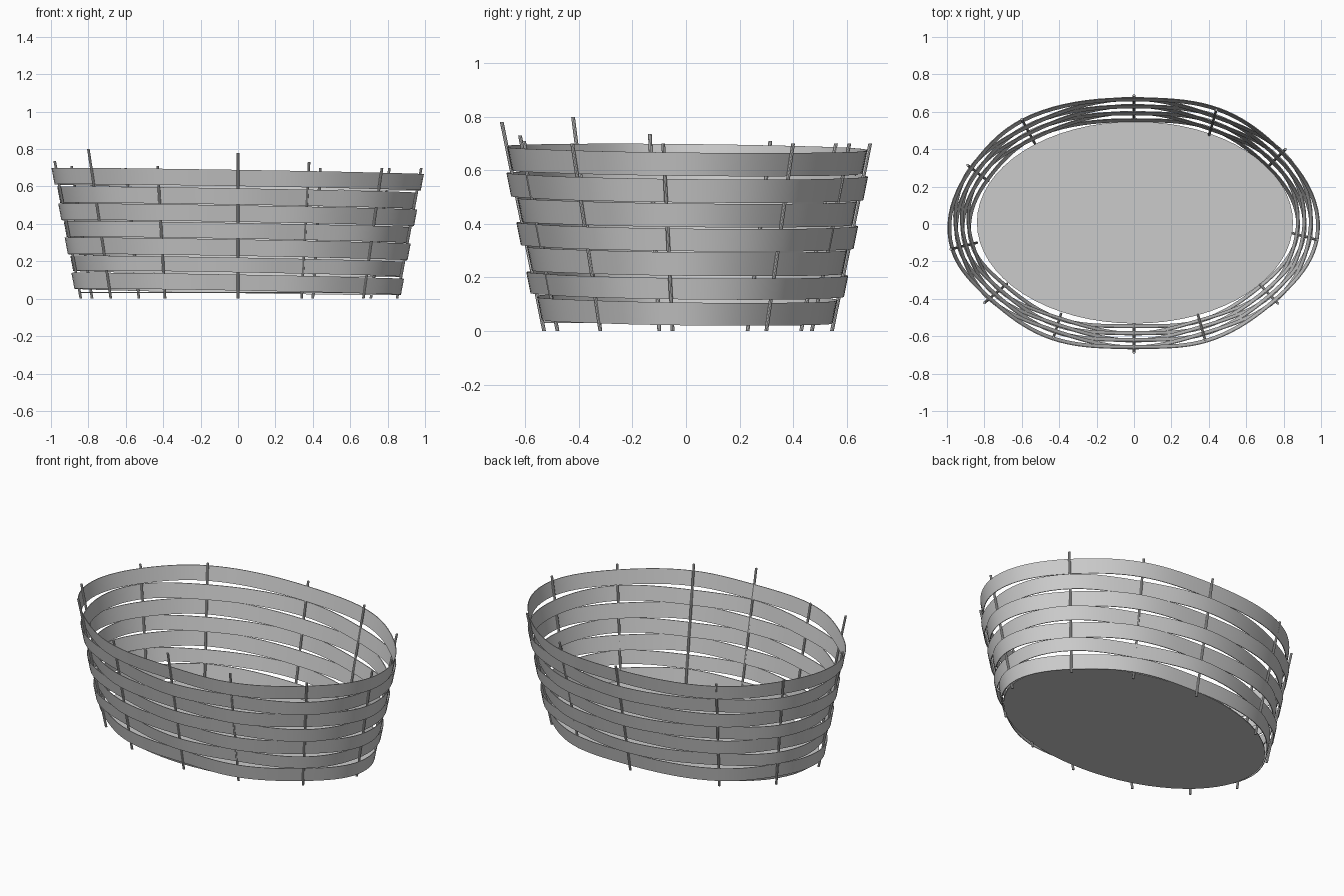
import bpy, bmesh, math
from mathutils import Vector

if "Cube" in bpy.data.objects:
    bpy.data.objects.remove(bpy.data.objects["Cube"])

mat = bpy.data.materials.new("grey_wicker")
mat.diffuse_color = (0.6, 0.6, 0.6, 1)
mat.use_nodes = True
mat.node_tree.nodes["Principled BSDF"].inputs["Base Color"].default_value = mat.diffuse_color

# Stakes in order round the rim: bottom x, y, then top x, y, z
STAKES = [
    (0, -.53, 0, -.688, .78), (.34, -.48, .38, -.62, .73),
    (.67, -.32, .77, -.425, .70), (.85, -.05, .98, -.085, .70),
    (.71, .30, .81, .40, .70), (.40, .47, .44, .61, .70),
    (0, .545, 0, .688, .70), (-.53, .43, -.60, .56, .70),
    (-.78, .23, -.89, .315, .71), (-.84, -.10, -.98, -.135, .735),
    (-.68, -.32, -.80, -.422, .80), (-.39, -.48, -.43, -.605, .71)]
# Woven bands from bottom to top: lower and upper height
BANDS = [(.037, .122), (.134, .213), (.222, .31), (.314, .398),
         (.404, .492), (.496, .583), (.595, .682)]
N, STEPS = len(STAKES), 10


def make(name, bm, smooth=True):
    bmesh.ops.recalc_face_normals(bm, faces=bm.faces)
    me = bpy.data.meshes.new(name)
    bm.to_mesh(me)
    bm.free()
    ob = bpy.data.objects.new(name, me)
    bpy.context.collection.objects.link(ob)
    me.materials.append(mat)
    if smooth:
        bpy.context.view_layer.objects.active = ob
        ob.select_set(True)
        bpy.ops.object.shade_smooth_by_angle(angle=math.radians(35))
        ob.select_set(False)
    return ob


def stake_at(i, z):
    a, b, c, d, h = STAKES[i % N]
    t = z / h
    return Vector((a + (c - a) * t, b + (d - b) * t, z))


# Angle of each stake on the oval, increasing round the rim
ANGLES = []
for i in range(N):
    p = stake_at(i, .35)
    a = math.atan2((p.y - .006) / .6075, p.x / .9145)
    while ANGLES and a < ANGLES[-1]:
        a += math.tau
    ANGLES.append(a)
ANGLES.append(ANGLES[0] + math.tau)


def loop(z, band, extra):
    """Closed oval passing alternately inside and outside the stakes."""
    pts = []
    for i in range(N):
        side = -1 if (i + band) % 2 == 0 else 1
        for s in range(STEPS):
            t = s / STEPS
            a = ANGLES[i] + (ANGLES[i + 1] - ANGLES[i]) * t
            off = .008 + .011 * side * math.cos(math.pi * t) + extra
            c, n = math.cos(a), math.sin(a)
            zz = z - .016 * c - .007 * n      # bands lean slightly
            rx, ry = .848 + .19 * zz, .5375 + .2 * zz
            out = Vector((c / rx, n / ry, 0)).normalized()
            pts.append(Vector((rx * c, .006 + ry * n, zz)) + out * off)
    return pts


# Woven bands
for b, (lo, hi) in enumerate(BANDS):
    bm = bmesh.new()
    rings = [[bm.verts.new(p) for p in loop(z, b, e)]
             for z, e in ((lo, -.002), (lo, .002), (hi, .002), (hi, -.002))]
    m = N * STEPS
    for r in range(4):
        u, v = rings[r], rings[(r + 1) % 4]
        for j in range(m):
            k = (j + 1) % m
            bm.faces.new((u[j], u[k], v[k], v[j]))
    make(f"woven_band_{b + 1}", bm)

# Upright stakes
for i in range(N):
    bm = bmesh.new()
    rings = [[bm.verts.new(stake_at(i, z) + Vector((.007 * math.cos(a), .007 * math.sin(a), 0)))
              for a in (k * math.tau / 8 for k in range(8))] for z in (0, STAKES[i][4])]
    for k in range(8):
        n = (k + 1) % 8
        bm.faces.new((rings[0][k], rings[0][n], rings[1][n], rings[1][k]))
    for r in rings:
        bm.faces.new(r)
    make(f"stake_{i + 1}", bm)

# Oval base
bm = bmesh.new()
ring = [bm.verts.new((.005 + .845 * math.cos(a), .008 + .54 * math.sin(a), .03))
        for a in (k * math.tau / 64 for k in range(64))]
f = bm.faces.new(ring)
top = bmesh.ops.extrude_face_region(bm, geom=[f])
bmesh.ops.translate(bm, vec=(0, 0, .006), verts=[g for g in top["geom"] if isinstance(g, bmesh.types.BMVert)])
make("base", bm, False)
